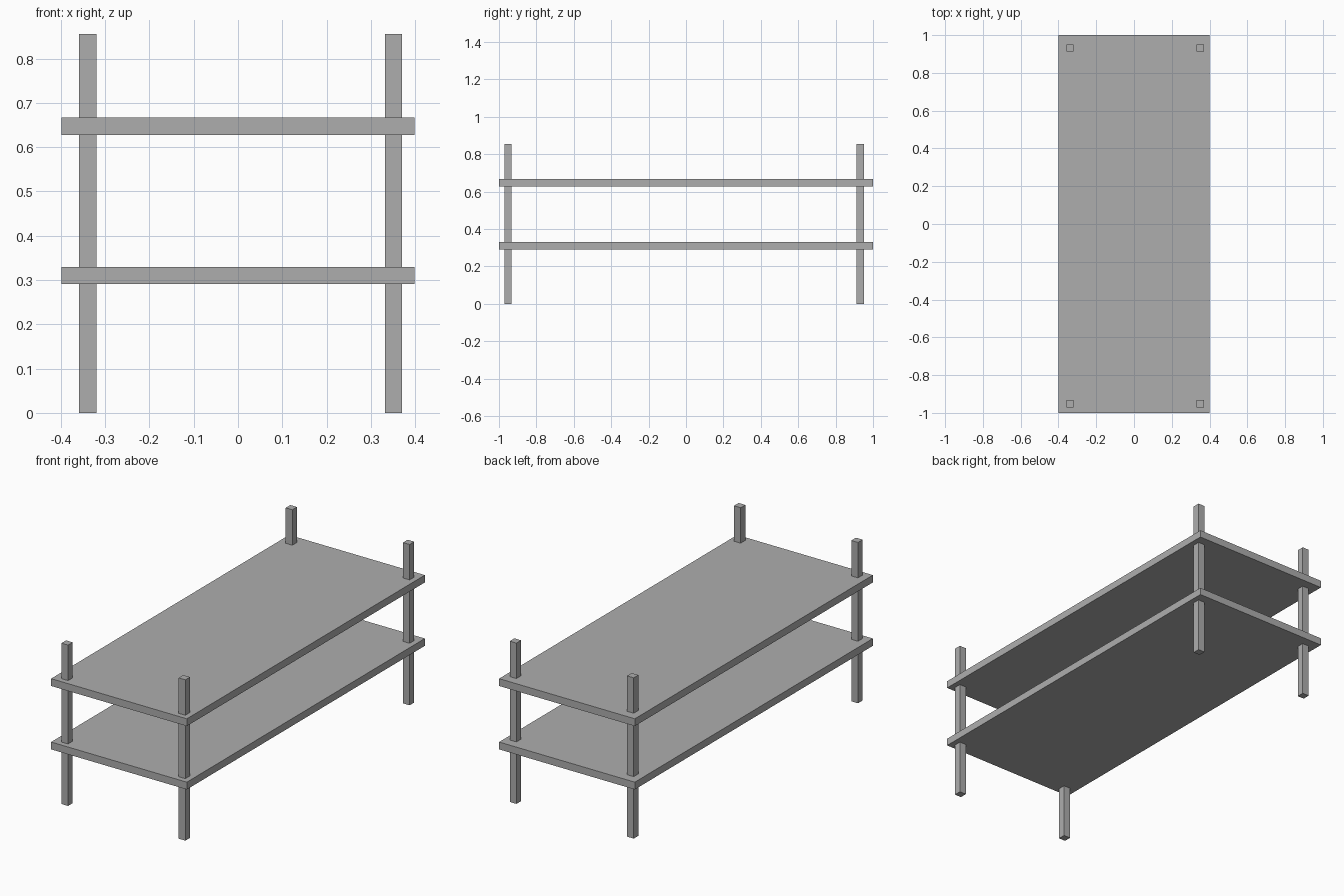
import bpy

cube = bpy.data.objects.get("Cube")
if cube:
    bpy.data.objects.remove(cube, do_unlink=True)

GREY = (0.42, 0.42, 0.42, 1)
grey = bpy.data.materials.new("plain grey")
grey.use_nodes = True
grey.diffuse_color = GREY
grey.node_tree.nodes["Principled BSDF"].inputs["Base Color"].default_value = GREY


def box(name, centre, size):
    bpy.ops.mesh.primitive_cube_add(size=1, location=centre)
    obj = bpy.context.object
    obj.name = name
    obj.scale = size
    bpy.ops.object.transform_apply(location=False, rotation=False, scale=True)
    obj.data.materials.append(grey)


THICK = 0.039
HEIGHT = 0.855

# Two flat shelves
for name, z in (("lower_shelf", 0.31), ("upper_shelf", 0.647)):
    box(name, (0, 0, z), (0.798, 2, THICK))

# Four square posts running through both shelves
for side, x in (("right", -0.339), ("left", 0.351)):
    for end, y in (("front", -0.952), ("back", 0.932)):
        box(f"{end}_{side}_post", (x, y, HEIGHT / 2), (THICK, THICK, HEIGHT))
